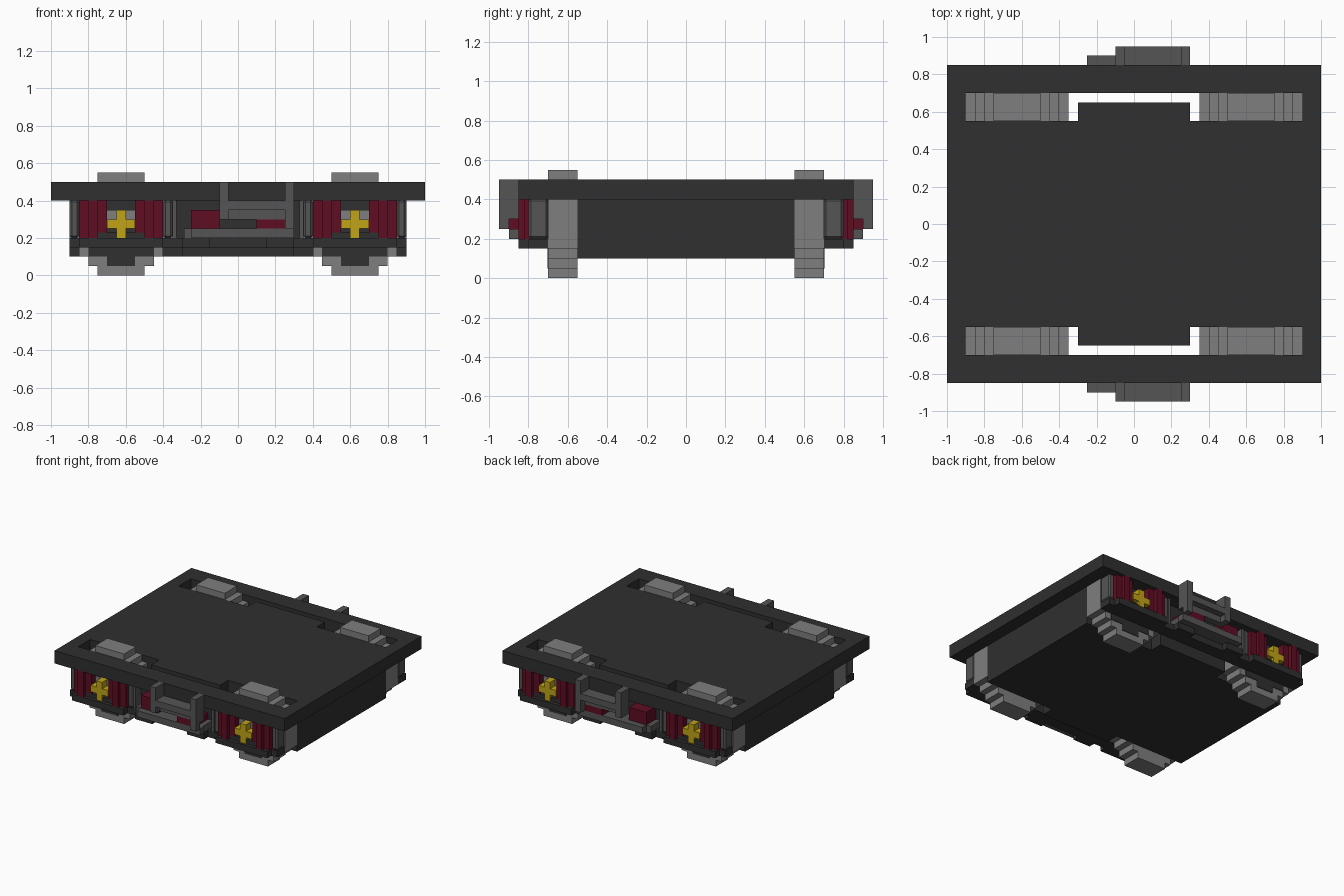
import bpy, bmesh

cube = bpy.data.objects.get("Cube")
if cube:
    bpy.data.objects.remove(cube, do_unlink=True)


def material(name, rgb):
    m = bpy.data.materials.new(name)
    m.use_nodes = True
    col = (*rgb, 1.0)
    m.diffuse_color = col
    bsdf = next(n for n in m.node_tree.nodes if n.type == 'BSDF_PRINCIPLED')
    bsdf.inputs["Base Color"].default_value = col
    bsdf.inputs["Roughness"].default_value = 0.8
    return m


DARK = material("charcoal", (0.029, 0.029, 0.029))
MID = material("mid grey", (0.09, 0.09, 0.09))
LIGHT = material("wheel grey", (0.21, 0.21, 0.21))
RED = material("deep red", (0.115, 0.004, 0.016))
YELLOW = material("yellow", (0.53, 0.37, 0.008))


def finish(bm, name, mat):
    bmesh.ops.recalc_face_normals(bm, faces=bm.faces[:])
    me = bpy.data.meshes.new(name)
    bm.to_mesh(me)
    bm.free()
    me.materials.append(mat)
    ob = bpy.data.objects.new(name, me)
    bpy.context.collection.objects.link(ob)
    return ob


def boxes(name, mat, *specs):
    """One object from boxes given as (x0, x1, y0, y1, z0, z1)."""
    bm = bmesh.new()
    for x0, x1, y0, y1, z0, z1 in specs:
        vs = bmesh.ops.create_cube(bm, size=1)["verts"]
        for v in vs:
            v.co.x = x0 if v.co.x < 0 else x1
            v.co.y = y0 if v.co.y < 0 else y1
            v.co.z = z0 if v.co.z < 0 else z1
    return finish(bm, name, mat)


def prism(name, mat, pts, y0, y1):
    """Extrude an x-z outline along y."""
    bm = bmesh.new()
    f = bm.faces.new([bm.verts.new((x, y0, z)) for x, z in pts])
    ext = bmesh.ops.extrude_face_region(bm, geom=[f])["geom"]
    for v in ext:
        if isinstance(v, bmesh.types.BMVert):
            v.co.y = y1
    return finish(bm, name, mat)


def stepped_disc(cx, cz, steps):
    """Staircase circle outline; steps are (half width, height from centre), bottom up."""
    right = []
    for i, (w, h) in enumerate(steps):
        right.append((w, h))
        if i + 1 < len(steps):
            right.append((w, steps[i + 1][1]))
    w_last = steps[-1][0]
    right += [(w_last, -steps[-1][1])]
    for i in range(len(steps) - 2, -1, -1):
        w, h = steps[i]
        right += [(w, -steps[i + 1][1]), (w, -h)]
    left = [(-x, z) for x, z in reversed(right)]
    return [(cx + x, cz + z) for x, z in right + left]


def chamfer(ob, width):
    mod = ob.modifiers.new("chamfer", 'BEVEL')
    mod.width = width
    mod.segments = 1


# Central body and slotted deck
boxes("body", DARK, (-0.9, 0.9, -0.55, 0.55, 0.1, 0.42))
boxes("deck", DARK, (-1, 1, -0.55, 0.55, 0.4, 0.5),
      *[(-1, 1, *y, 0.4, 0.5) for y in ((-0.85, -0.70), (0.70, 0.85))],
      *[(*x, *y, 0.4, 0.5) for x in ((-1, -0.9), (0.9, 1))
        for y in ((-0.70, -0.55), (0.55, 0.70))])

WHEEL = [(0.125, -0.275), (0.175, -0.225), (0.225, -0.175), (0.275, -0.125)]
WEB = [(0.075, -0.225), (0.175, -0.175), (0.225, -0.125)]
CZ = 0.275

for s, side in ((-1, "front"), (1, "back")):
    # Mirror a box spec to this side
    def B(x0, x1, y0, y1, z0, z1):
        return (x0, x1, *sorted((s * y0, s * y1)), z0, z1)

    boxes(side + "_bolster", DARK, B(-0.3, 0.3, 0.55, 0.65, 0.1, 0.5))

    # Side frame with stepped lower blocks
    boxes(side + "_side_frame", DARK,
          B(-0.9, 0.9, 0.70, 0.80, 0.15, 0.20),
          B(-0.35, 0.35, 0.70, 0.73, 0.20, 0.40),
          B(-0.30, -0.15, 0.70, 0.85, 0.15, 0.20),
          B(0.15, 0.30, 0.70, 0.85, 0.15, 0.20))

    for cx, end in ((-0.625, "right"), (0.625, "left")):
        tag = side + "_" + end

        def C(x0, x1, y0, y1, z0, z1):
            return B(cx + x0, cx + x1, y0, y1, z0, z1)

        # Wheel and its dark web
        prism(tag + "_wheel", LIGHT, stepped_disc(cx, CZ, WHEEL), s * 0.55, s * 0.70)
        prism(tag + "_wheel_web", DARK, stepped_disc(cx, CZ, WEB), s * 0.698, s * 0.704)

        # Axle box, spring pan and bearing
        boxes(tag + "_axle_box", DARK,
              C(-0.225, 0.225, 0.70, 0.74, 0.15, 0.40),
              C(-0.225, 0.225, 0.74, 0.85, 0.15, 0.20),
              C(-0.125, 0.125, 0.74, 0.82, 0.20, 0.23),
              C(-0.075, 0.075, 0.74, 0.78, 0.20, 0.25))
        boxes(tag + "_bearing", LIGHT, C(-0.075, 0.075, 0.74, 0.77, 0.25, 0.35))
        boxes(tag + "_axle_cap", YELLOW,
              C(-0.025, 0.025, 0.74, 0.83, 0.20, 0.35),
              C(-0.075, -0.025, 0.74, 0.83, 0.25, 0.30),
              C(0.025, 0.075, 0.74, 0.83, 0.25, 0.30))

        # Fluted springs either side of the axle
        for d, where in ((-1, "outer_a"), (1, "outer_b")):
            cols = []
            for a, b, y, z in ((0.075, 0.125, 0.82, 0.23),
                               (0.125, 0.175, 0.85, 0.20),
                               (0.175, 0.225, 0.82, 0.20)):
                lo, hi = sorted((d * a, d * b))
                cols.append(C(lo, hi, 0.74, y, z, 0.40))
            boxes(tag + "_spring_" + where, RED, *cols)

        # Chamfered guards at both ends of the axle box
        guard = boxes(tag + "_guards", MID,
                      C(-0.275, -0.225, 0.70, 0.80, 0.20, 0.405),
                      C(0.225, 0.275, 0.70, 0.80, 0.20, 0.405))
        chamfer(guard, 0.012)

    # Centre suspension: sill, uprights and red dampers
    boxes(side + "_centre_sill", MID,
          B(-0.29, 0.29, 0.73, 0.85, 0.20, 0.25),
          B(-0.25, 0.30, 0.85, 0.90, 0.20, 0.25))
    boxes(side + "_centre_uprights", MID,
          B(-0.35, -0.33, 0.73, 0.80, 0.20, 0.40),
          B(0.33, 0.35, 0.73, 0.80, 0.20, 0.40))
    boxes(side + "_damper_block", RED, B(-0.25, -0.10, 0.73, 0.85, 0.25, 0.35))
    boxes(side + "_damper_strip", RED, B(0.10, 0.25, 0.73, 0.90, 0.25, 0.30))

    # Step bracket hung on the deck edge
    boxes(side + "_step_bracket", MID,
          B(-0.10, -0.05, 0.85, 0.95, 0.30, 0.50),
          B(0.25, 0.30, 0.85, 0.95, 0.30, 0.50),
          B(0.25, 0.30, 0.90, 0.95, 0.25, 0.30),
          B(-0.05, 0.25, 0.85, 0.95, 0.35, 0.40),
          B(-0.05, 0.25, 0.85, 0.90, 0.30, 0.35))
